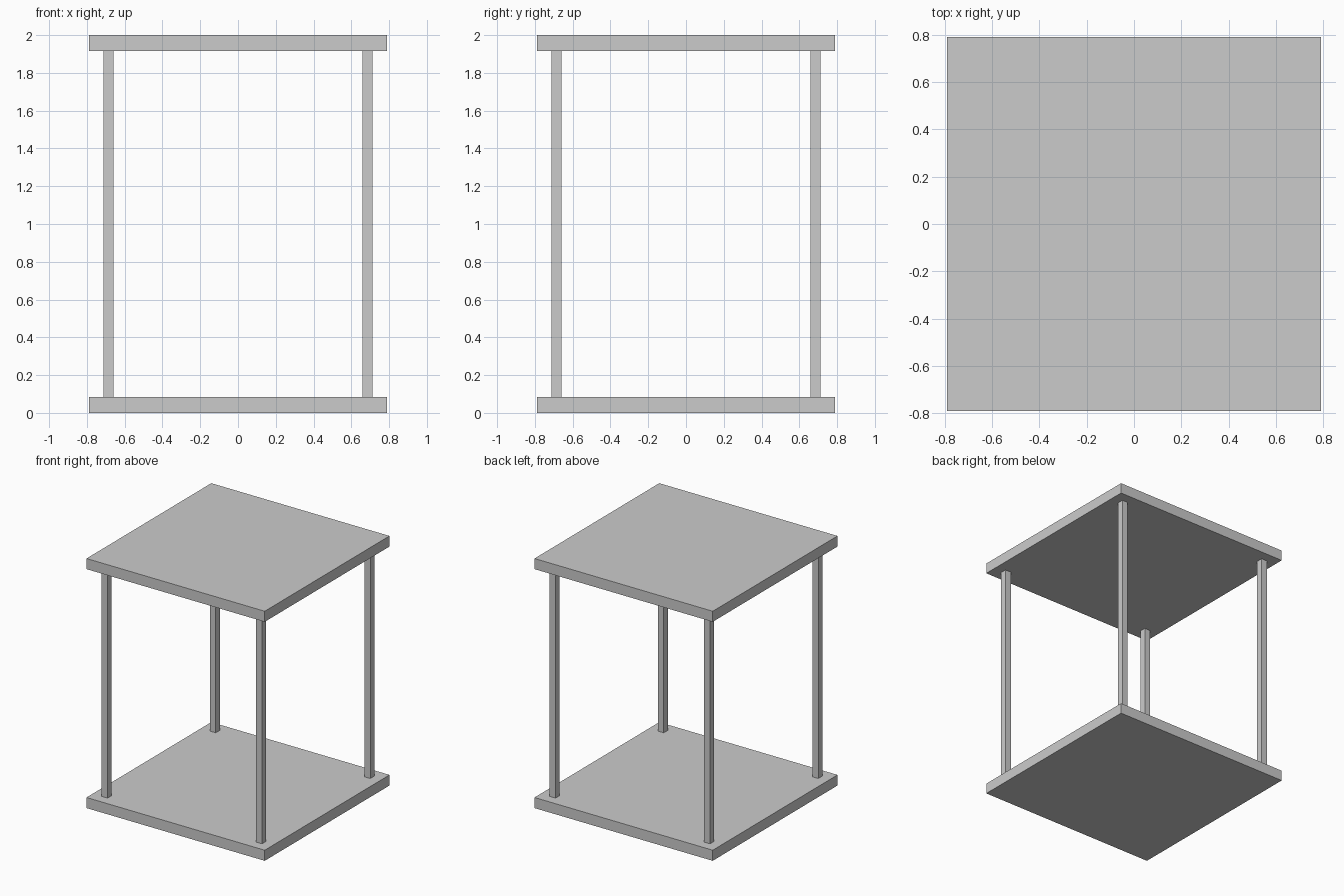
import bpy

if "Cube" in bpy.data.objects:
    bpy.data.objects.remove(bpy.data.objects["Cube"])

HALF = 0.79      # half width of the plates
THICK = 0.085    # plate thickness
HEIGHT = 2.0
POST = 0.053     # post width
POST_POS = 0.685


def box(name, centre, size):
    bpy.ops.mesh.primitive_cube_add(size=1, location=centre)
    ob = bpy.context.object
    ob.name = name
    ob.scale = size
    bpy.ops.object.transform_apply(location=False, rotation=False, scale=True)
    return ob


# Square plates
for name, z in (("bottom_plate", THICK / 2), ("top_plate", HEIGHT - THICK / 2)):
    box(name, (0, 0, z), (2 * HALF, 2 * HALF, THICK))

# Four corner posts between the plates
for side, sx in (("left", -1), ("right", 1)):
    for end, sy in (("front", -1), ("back", 1)):
        box(f"{end}_{side}_post", (sx * POST_POS, sy * POST_POS, HEIGHT / 2),
            (POST, POST, HEIGHT - 2 * THICK))
